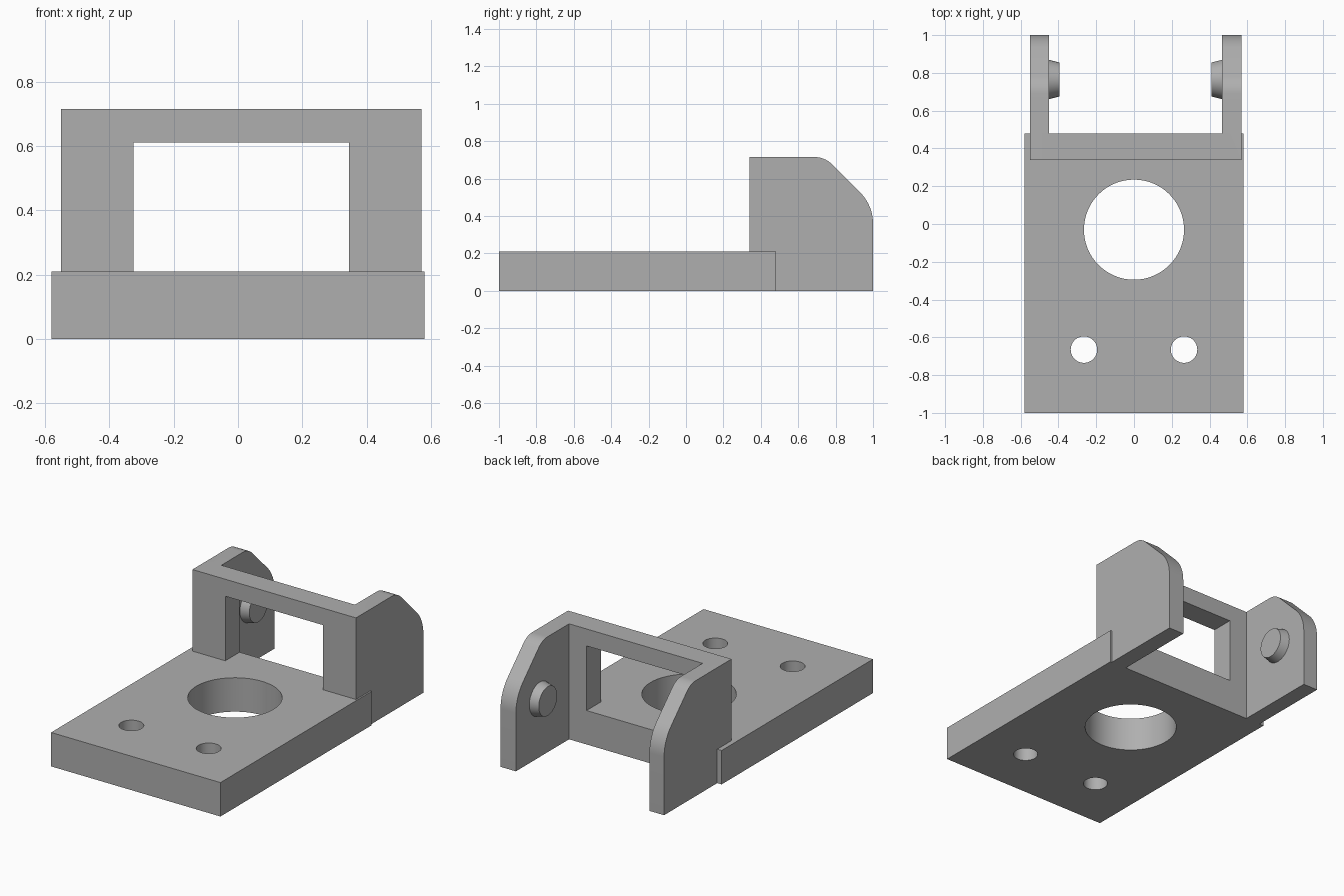
import bpy
import bmesh
from math import radians, sin, cos, pi
from mathutils import Matrix, Vector

cube = bpy.data.objects.get("Cube")
if cube:
    bpy.data.objects.remove(cube, do_unlink=True)

grey = bpy.data.materials.new("grey")
grey.use_nodes = True
GREY = (0.43, 0.43, 0.43, 1)
grey.diffuse_color = GREY
grey.node_tree.nodes["Principled BSDF"].inputs["Base Color"].default_value = GREY

BASE_TOP = 0.21
MID_X = 0.01             # centre line of the upright bracket
PIVOT = (0.765, 0.36)    # y, z of the hinge axis


def finish(name, bm):
    bmesh.ops.recalc_face_normals(bm, faces=bm.faces)
    mesh = bpy.data.meshes.new(name)
    bm.to_mesh(mesh)
    bm.free()
    mesh.materials.append(grey)
    ob = bpy.data.objects.new(name, mesh)
    bpy.context.collection.objects.link(ob)
    return ob


def box(name, x0, x1, y0, y1, z0, z1):
    bm = bmesh.new()
    size = Matrix.Diagonal((x1 - x0, y1 - y0, z1 - z0, 1))
    mid = Matrix.Translation(((x0 + x1) / 2, (y0 + y1) / 2, (z0 + z1) / 2))
    bmesh.ops.create_cube(bm, size=1, matrix=mid @ size)
    return finish(name, bm)


def cone(name, centre, r1, r2, depth, turn=0):
    bm = bmesh.new()
    m = Matrix.Translation(centre) @ Matrix.Rotation(turn, 4, "Y")
    bmesh.ops.create_cone(bm, cap_ends=True, segments=64, radius1=r1,
                          radius2=r2, depth=depth, matrix=m)
    return finish(name, bm)


def arc(cy, cz, r, a0, a1, n=10):
    angles = [radians(a0 + (a1 - a0) * i / n) for i in range(n + 1)]
    return [(cy + r * cos(a), cz + r * sin(a)) for a in angles]


def prism(name, x0, x1, outline):
    bm = bmesh.new()
    face = bm.faces.new([bm.verts.new((x0, y, z)) for y, z in outline])
    ext = bmesh.ops.extrude_face_region(bm, geom=[face])
    moved = [v for v in ext["geom"] if isinstance(v, bmesh.types.BMVert)]
    bmesh.ops.translate(bm, verts=moved, vec=Vector((x1 - x0, 0, 0)))
    return finish(name, bm)


def combine(target, other, operation):
    mod = target.modifiers.new("boolean", "BOOLEAN")
    mod.operation = operation
    mod.solver = "EXACT"
    mod.object = other
    bpy.context.view_layer.objects.active = target
    bpy.ops.object.modifier_apply(modifier=mod.name)
    bpy.data.objects.remove(other, do_unlink=True)


def smooth(ob):
    bpy.ops.object.select_all(action="DESELECT")
    ob.select_set(True)
    bpy.context.view_layer.objects.active = ob
    bpy.ops.object.shade_smooth_by_angle(angle=radians(25))


# Upright frame with its window
body = box("hinge_bracket", MID_X - 0.5, MID_X + 0.5, 0.34, 0.48, 0, 0.715)
combine(body, box("window", MID_X - 0.335, MID_X + 0.335, 0.2, 0.6,
                  BASE_TOP - 0.1, 0.61), "DIFFERENCE")

# Side arms with rounded, sloping back corners
outline = [(0.34, 0), (1, 0)]
outline += arc(*PIVOT, 0.235, 0, 45)
outline += arc(0.69, 0.59, 0.125, 45, 90)
outline += [(0.34, 0.715)]
for inner, outer in ((-0.45, -0.55), (0.465, 0.57)):
    combine(body, prism("arm", inner, outer, outline), "UNION")

# Base plate joined to the frame, then drilled
combine(body, box("plate", -0.58, 0.58, -1, 0.48, 0, BASE_TOP), "UNION")
for x, y, r in ((0, -0.03, 0.265), (-0.265, -0.665, 0.07), (0.265, -0.665, 0.07)):
    combine(body, cone("hole", (x, y, 0.1), r, r, 0.6), "DIFFERENCE")
smooth(body)

# Tapered hinge pins facing inward
for name, x, side in (("right_pin", -0.425, 1), ("left_pin", 0.44, -1)):
    smooth(cone(name, (x, *PIVOT), 0.105, 0.09, 0.06, side * pi / 2))
